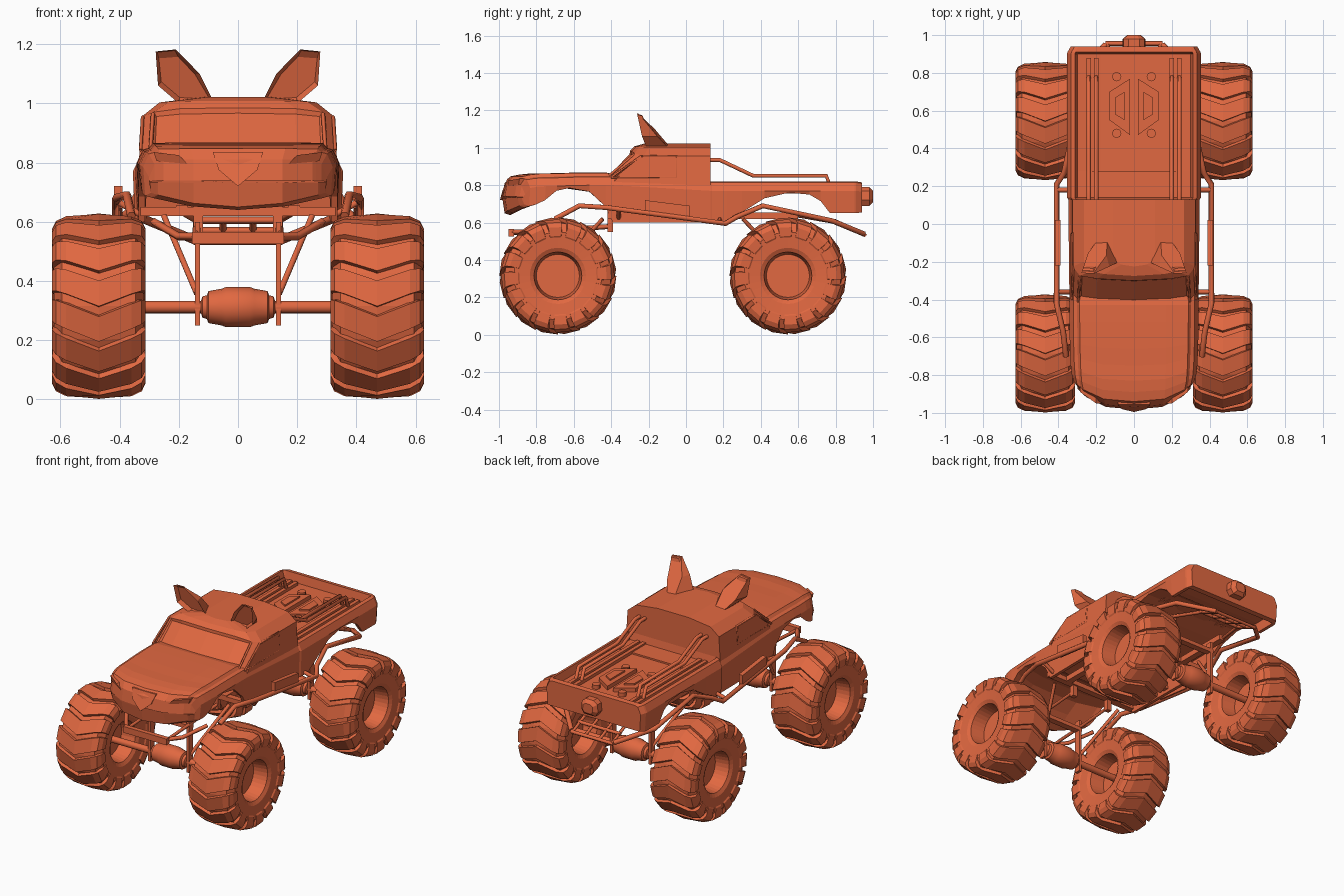
import bpy, bmesh, math
from mathutils import Vector

cube = bpy.data.objects.get("Cube")
if cube:
    bpy.data.objects.remove(cube)

paint = bpy.data.materials.new("orange_paint")
paint.use_nodes = True
COLOUR = (0.75, 0.138, 0.052, 1)
paint.diffuse_color = COLOUR
paint.node_tree.nodes["Principled BSDF"].inputs["Base Color"].default_value = COLOUR


def finish(name, bm, mirror=False):
    bmesh.ops.recalc_face_normals(bm, faces=bm.faces)
    me = bpy.data.meshes.new(name)
    bm.to_mesh(me)
    bm.free()
    me.materials.append(paint)
    ob = bpy.data.objects.new(name, me)
    bpy.context.collection.objects.link(ob)
    if mirror:
        ob.modifiers.new("mirror", 'MIRROR')
    return ob


def add_loft(bm, rings):
    """Skin a list of closed rings and cap both ends."""
    rows = [[bm.verts.new(p) for p in r] for r in rings]
    n = len(rows[0])
    for a, b in zip(rows, rows[1:]):
        for i in range(n):
            j = (i + 1) % n
            bm.faces.new((a[i], a[j], b[j], b[i]))
    return [bm.faces.new(rows[0]), bm.faces.new(rows[-1])]


def loft(name, rings, mirror=False):
    bm = bmesh.new()
    add_loft(bm, rings)
    return finish(name, bm, mirror)


def prism(name, pts, vec, mirror=False):
    v = Vector(vec)
    return loft(name, [pts, [Vector(p) + v for p in pts]], mirror)


def box(name, lo, hi, mirror=False):
    (a, b, c), (d, e, f) = lo, hi
    return prism(name, [(a, b, c), (d, b, c), (d, e, c), (a, e, c)], (0, 0, f - c), mirror)


def lathe(bm, profile, n):
    """Revolve (x, radius) pairs about the x axis."""
    add_loft(bm, [[(x, r * math.cos(t * math.tau / n), r * math.sin(t * math.tau / n))
                   for t in range(n)] for x, r in profile])


def tube(name, pts, r, mirror=True, sides=6):
    cu = bpy.data.curves.new(name, 'CURVE')
    cu.dimensions = '3D'
    cu.bevel_depth = r
    cu.bevel_resolution = (sides - 4) // 2
    cu.use_fill_caps = True
    sp = cu.splines.new('POLY')
    sp.points.add(len(pts) - 1)
    for p, q in zip(sp.points, pts):
        p.co = (*q, 1)
    cu.materials.append(paint)
    ob = bpy.data.objects.new(name, cu)
    bpy.context.collection.objects.link(ob)
    bpy.ops.object.select_all(action='DESELECT')
    ob.select_set(True)
    bpy.context.view_layer.objects.active = ob
    bpy.ops.object.convert(target='MESH')
    if mirror:
        bpy.context.object.modifiers.new("mirror", 'MIRROR')


def mirrored(half):
    return half + [(-x, y, z) for x, y, z in reversed(half) if x > 1e-5]


# Lower body: y, bottom, top, half width, bed depth (negative = hood crown), solid
STATIONS = [
    (-.97, .65, .80, .30, -.01, 1), (-.94, .64, .835, .32, -.012, 1),
    (-.89, .665, .842, .33, -.015, 1), (-.83, .72, .845, .335, -.018, 1),
    (-.75, .77, .845, .338, -.018, 1), (-.66, .785, .848, .34, -.018, 1),
    (-.52, .765, .85, .342, -.018, 1),
    (-.43, .685, .85, .342, -.018, 0), (-.39, .60, .85, .342, -.01, 0),
    (.13, .60, .82, .348, 0, 0), (.14, .60, .82, .355, .055, 0),
    (.22, .605, .82, .355, .055, 0), (.30, .655, .82, .355, .055, 0),
    (.42, .73, .82, .355, .055, 1), (.55, .76, .82, .355, .055, 1),
    (.66, .75, .82, .355, .055, 1), (.72, .715, .82, .355, .055, 0),
    (.77, .65, .82, .355, .055, 0), (.90, .65, .82, .355, .055, 0),
    (.91, .65, .82, .352, 0, 1), (.94, .655, .815, .335, 0, 1)]
rings = []
for y, zb, zt, w, d, solid in STATIONS:
    zi = zb if solid else max(zb, .71)
    bow = .11 * max(0, min(1, (-.5 - y) / .45))
    lift = .05 * max(0, min(1, (-.83 - y) / .09))
    half = [(0, zt - d), (.5, zt - d), (.84, zt - d * .9), (.88, zt), (.94, zt - .006),
            (1, zt - .05), (.98, zb), (.92, zb), (.9, zi), (.5, zi), (0, zi)]
    rings.append(mirrored([(u * w, y + bow * u ** 3, z + (lift * u * u if k > 5 else 0))
                           for k, (u, z) in enumerate(half)]))
# The bowed front face closes toward a line at mid height
rings.insert(0, [(x, y - .012, .735 + (z - .735) * .05) for x, y, z in rings[0]])
loft("body_shell", rings)

# Cab: stacked outlines, then the windscreen faces are inset
bm = bmesh.new()
rings = []
for z, yf, w, arch in [(.80, -.45, .335, 0), (.845, -.41, .332, 0), (.955, -.275, .325, .03),
                       (1.003, -.25, .265, .005), (1.022, -.20, .11, 0)]:
    rings.append(mirrored([(0, yf - .025, z + arch), (.6 * w, yf - .015, z + arch * .9),
                           (.88 * w, yf, z + arch * .5), (w, yf + .05, z),
                           (w, .13, z), (0, .13, z)]))
add_loft(bm, rings)
bmesh.ops.recalc_face_normals(bm, faces=bm.faces)
screen = [f for f in bm.faces if f.normal.y < -.4 and .86 < f.calc_center_median().z < .96
          and abs(f.calc_center_median().x) < .28]
bmesh.ops.inset_region(bm, faces=screen, thickness=.014, depth=-.012)
finish("cab", bm)
tube("windscreen_pillar", [(.295, -.412, .85), (.287, -.277, .965)], .007, sides=4)

# Side windows and door details
prism("side_window", [(.326, -.37, .85), (.321, -.245, .95), (.321, -.06, .95), (.326, -.06, .85)],
      (.006, 0, 0), True)
tube("window_frame", [(.329, -.40, .842), (.322, -.24, .955), (.322, -.05, .955),
                      (.329, -.05, .842), (.329, -.40, .842)], .006, sides=4)

# Ears with a hollow front
outline = [(.08, -.20, 1.0), (.13, -.225, 1.10), (.21, -.262, 1.182),
           (.278, -.26, 1.175), (.27, -.235, 1.06), (.2, -.21, 1.0)]
back = [(x + (.195 - x) * (1.19 - z) * 2.8, y + .01 + (1.18 - z) * .6, z) for x, y, z in outline]
bm = bmesh.new()
front = add_loft(bm, [outline, back])[0]
bmesh.ops.recalc_face_normals(bm, faces=bm.faces)
bmesh.ops.inset_region(bm, faces=[front], thickness=.015, depth=-.025)
finish("ear", bm, True)

# Face: nose shield and eyes
prism("nose", [(-.085, -.955, .835), (.085, -.955, .835), (.065, -.98, .775),
               (0, -.995, .72), (-.065, -.98, .775)], (0, .06, 0))
prism("eye", [(.17, -.95, .795), (.20, -.95, .825), (.285, -.89, .835), (.275, -.895, .805)],
      (0, .03, 0), True)

# Bed rails, roll bars and hatch
for x in (.20, .24):
    tube("roll_bar", [(x, .12, .935), (x, .18, .935), (x, .36, .85), (x, .75, .85),
                      (x, .78, .77)], .012)
    box("bed_rail", (x - .012, .14, .755), (x + .012, .88, .785), True)
box("bed_floor_step", (-.3, .14, .755), (.3, .28, .775))
prism("hatch_side", [(.02, .47, .755), (.13, .55, .755), (.13, .70, .755), (.02, .77, .755)],
      (0, 0, .035), True)
prism("hatch_vent", [(.05, .55, .785), (.10, .58, .785), (.10, .67, .785), (.05, .70, .785)],
      (0, 0, .015), True)
for y in (.48, .78):
    tube("bed_stud", [(.092, y, .755), (.092, y, .79)], .025, sides=8)

# Tail hub and rear bumper frame
hub = [(-.06, .93, .72), (-.04, .93, .69), (.04, .93, .69), (.06, .93, .72),
       (.055, .93, .77), (.028, .93, .79), (-.028, .93, .79), (-.055, .93, .77)]
loft("tail_hub", [hub, [(x, .98, z) for x, y, z in hub],
                  [(x * .6, 1.0, .737 + (z - .737) * .6) for x, y, z in hub]])
for x in (.05, .14):
    tube("rear_bumper_arm", [(x, .80, .605), (x, .955, .535)], .012, sides=4)
for y, z in ((.80, .605), (.88, .57), (.955, .535)):
    tube("rear_bumper_bar", [(-.15, y, z), (.15, y, z)], .013, False, 4)
tube("rear_bumper_mount", [(.14, .80, .605), (.20, .60, .64)], .013, sides=4)

# Front bumper frame
box("front_bumper", (-.155, -.95, .525), (.155, -.92, .565))
tube("bumper_wing", [(.14, -.93, .55), (.20, -.85, .55), (.285, -.72, .60)], .014, sides=4)
box("bumper_upright", (.118, -.42, .55), (.15, -.39, .68), True)
tube("bumper_brace", [(.14, -.93, .545), (.14, -.66, .56), (.14, -.4, .58)], .013, sides=4)

# Side frame tubes, steps and chassis rails
tube("side_tube", [(.36, -.70, .62), (.375, -.57, .69), (.41, -.42, .68), (.41, .21, .595),
                   (.37, .27, .63), (.34, .41, .69), (.32, .78, .61), (.15, .95, .54)], .015)
tube("side_tube_mount", [(.41, -.36, .67), (.33, -.36, .625)], .012)
tube("side_tube_mount_rear", [(.41, .18, .60), (.33, .18, .62)], .012)
prism("side_step", [(.39, -.22, .645), (.39, -.22, .72), (.39, .02, .69), (.39, .02, .615)],
      (.028, 0, 0), True)
box("chassis_rail", (.17, -.42, .62), (.21, .60, .655), True)
for y in (-.42, -.1, .20):
    box("cross_member", (-.33, y, .62), (.33, y + .04, .65))


# Wheels: tyre body with chevron lugs, one mesh shared four times
def wheel_mesh():
    bm = bmesh.new()
    side = [(.04, 0.001), (.04, .115), (.13, .128), (.142, .15), (.151, .235), (.124, .284)]
    lathe(bm, [(-x, r) for x, r in side] + [(0, .296)] + side[::-1], 32)
    edge = [(.154, .215), (.158, .262), (.145, .288), (.11, .304)]
    columns = [(-x, r) for x, r in edge] + [(0, .313)] + edge[::-1]
    count = 16
    for k in range(count):
        strip = []
        for x, r in columns:
            t0 = k * math.tau / count + .2 * abs(x) / .16
            t1 = t0 + .28
            ring = [(x, r, t0), (x, r, t1), (x * .82, r - .035, t1 + .02), (x * .82, r - .035, t0 - .02)]
            strip.append([(a, -b * math.cos(t), b * math.sin(t)) for a, b, t in ring])
        add_loft(bm, strip)
    return bm


wheel = finish("wheel_front_left", wheel_mesh())
wheel.location = (.47, -.685, .315)
for name, x, y in (("wheel_front_right", -.47, -.685), ("wheel_rear_left", .47, .545),
                   ("wheel_rear_right", -.47, .545)):
    ob = bpy.data.objects.new(name, wheel.data)
    ob.location = (x, y, .315)
    bpy.context.collection.objects.link(ob)

# Axles with differentials, and suspension links
for label, y, s in (("front", -.685, 1), ("rear", .545, -1)):
    bm = bmesh.new()
    half = [(.45, .021), (.125, .021), (.12, .036), (.105, .04), (.1, .054), (.055, .062), (.04, .068)]
    lathe(bm, [(-x, r) for x, r in half] + half[::-1], 16)
    axle = finish(label + "_axle", bm)
    axle.location = (0, y, .312)
    for p in axle.data.polygons:
        p.use_smooth = len(p.vertices) == 4
    axle.data.set_sharp_from_angle(angle=math.radians(35))
    box(label + "_link_plate", (.128, y - .02, .25), (.146, y + .02, .60), True)
    tube(label + "_diagonal_link", [(.14, y, .36), (.25, y + .24 * s, .62)], .011)
    box(label + "_link_bridge", (-.15, y - .02, .53), (.15, y + .02, .555))
